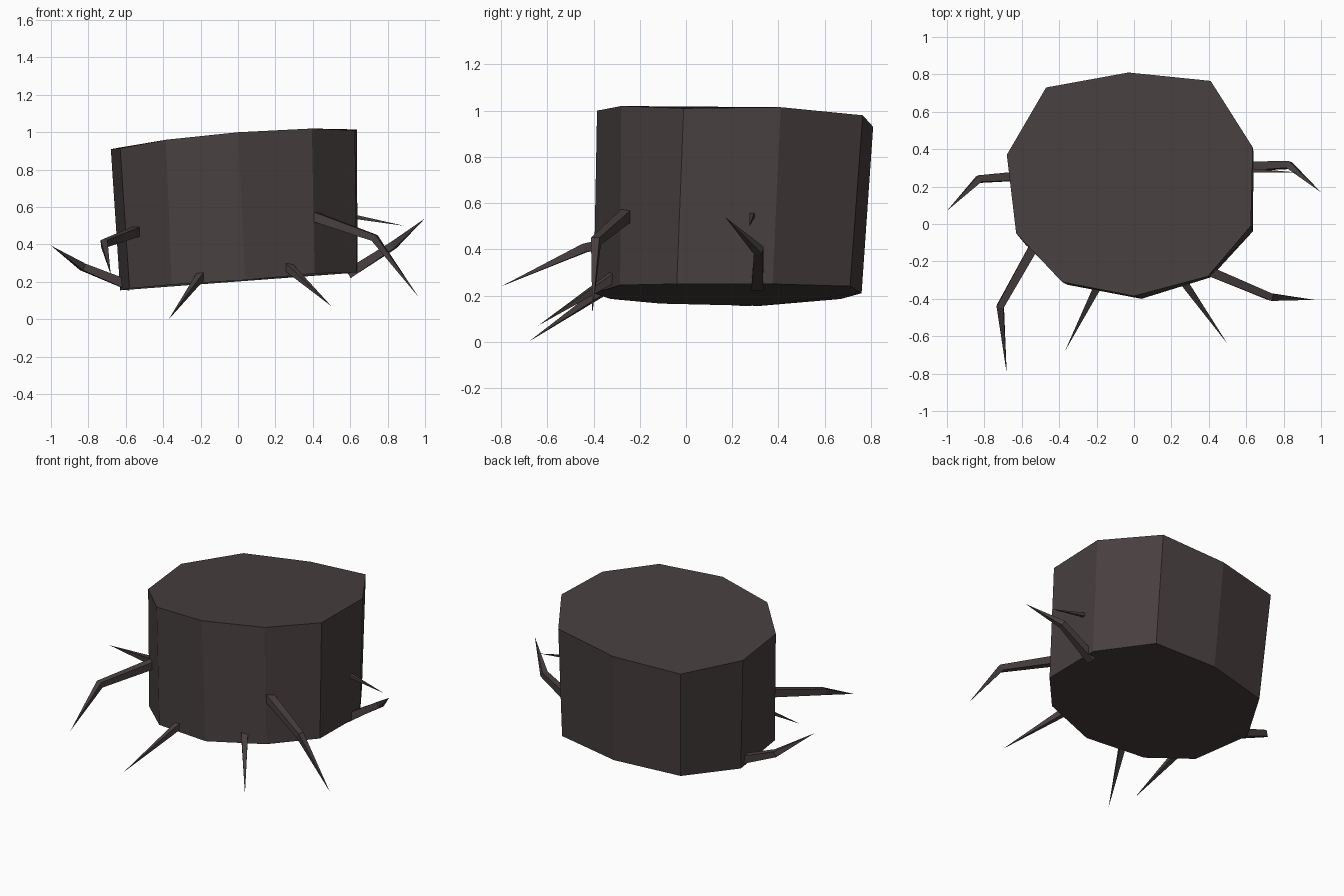
import bpy, bmesh, math
from mathutils import Vector

if "Cube" in bpy.data.objects:
    bpy.data.objects.remove(bpy.data.objects["Cube"])

bark = bpy.data.materials.new("dark bark")
bark.diffuse_color = (0.065, 0.05, 0.05, 1)
bark.use_nodes = True
bark.node_tree.nodes["Principled BSDF"].inputs["Base Color"].default_value = bark.diffuse_color


def finish(bm, name):
    bmesh.ops.recalc_face_normals(bm, faces=bm.faces)
    me = bpy.data.meshes.new(name)
    bm.to_mesh(me)
    bm.free()
    me.materials.append(bark)
    ob = bpy.data.objects.new(name, me)
    bpy.context.collection.objects.link(ob)
    return ob


def loft(bm, rings):
    """Skin a list of rings with flat faces and close both ends."""
    vs = [[bm.verts.new(p) for p in r] for r in rings]
    for a, b in zip(vs, vs[1:]):
        n = len(a)
        for i in range(n):
            j = (i + 1) % n
            bm.faces.new((a[i], a[j], b[j], b[i]))
    bm.faces.new(vs[0])
    bm.faces.new(vs[-1])


# Leaning ten-sided stump: bottom and top outlines
bottom = [(-.43, .67, .185), (0, .76, .21), (.42, .71, .24), (.64, .375, .25), (.635, -.04, .25),
          (.41, -.285, .245), (.04, -.40, .21), (-.355, -.325, .185), (-.58, -.11, .165), (-.63, .32, .155)]
top = [(-.47, .73, .90), (-.03, .81, .93), (.41, .765, .98), (.635, .41, 1.015), (.625, -.01, 1.01),
       (.395, -.28, 1.02), (0, -.385, 1.0), (-.385, -.31, .96), (-.63, -.05, .915), (-.68, .37, .91)]
bm = bmesh.new()
loft(bm, [bottom, top])
finish(bm, "stump")


# Bent twigs: four-sided, tapering to a point, root buried in the stump
def twig(name, points, radii):
    pts = [Vector(p) for p in points]
    pts[0] = pts[0] - (pts[1] - pts[0]).normalized() * .06
    rings = []
    for i, (p, r) in enumerate(zip(pts, radii)):
        d = (pts[min(i + 1, len(pts) - 1)] - p).normalized() + (p - pts[max(i - 1, 0)]).normalized()
        side = d.cross(Vector((0, 0, 1))).normalized()
        up = side.cross(d).normalized()
        rings.append([p + (side * sx + up * sz) * r for sx, sz in ((1, 1), (-1, 1), (-1, -1), (1, -1))])
    bm = bmesh.new()
    loft(bm, rings)
    bmesh.ops.remove_doubles(bm, verts=bm.verts, dist=.0015)
    finish(bm, name)


BENT, SPIKE = (.026, .019, .0005), (.022, .0005)
twig("front_left_twig", [(-.54, -.13, .47), (-.715, -.44, .405), (-.68, -.80, .24)], BENT)
twig("front_right_twig", [(.42, -.26, .545), (.73, -.39, .435), (.965, -.405, .12)], BENT)
twig("right_twig", [(.64, .31, .275), (.83, .315, .395), (1.0, .17, .54)], BENT)
twig("left_twig", [(-.63, .255, .20), (-.83, .24, .28), (-1.0, .07, .395)], BENT)
twig("front_left_spike", [(-.20, -.345, .23), (-.37, -.68, .0)], SPIKE)
twig("front_right_spike", [(.28, -.33, .27), (.50, -.64, .07)], SPIKE)
twig("right_spike", [(.64, .285, .545), (.89, .275, .50)], (.013, .0005))
